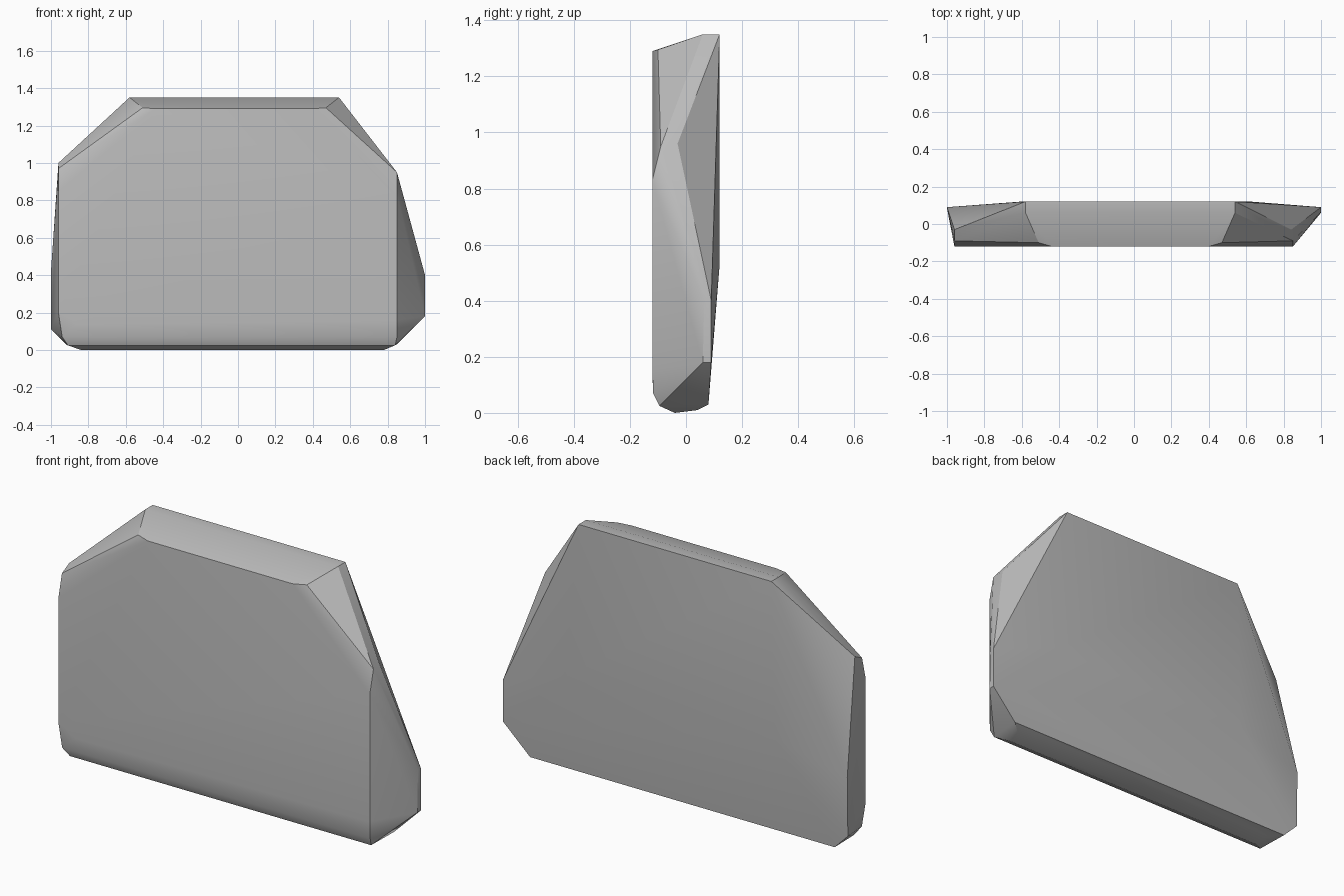
import bpy, bmesh, math

# Remove the default cube
cube = bpy.data.objects.get("Cube")
if cube:
    bpy.data.objects.remove(cube, do_unlink=True)

# Single plain grey
grey = bpy.data.materials.new("plain_grey")
grey.use_nodes = True
colour = (0.5, 0.5, 0.5, 1)
grey.diffuse_color = colour
grey.node_tree.nodes["Principled BSDF"].inputs["Base Color"].default_value = colour


def hull_object(name, points):
    """Close a faceted solid around its corner points."""
    bm = bmesh.new()
    verts = [bm.verts.new(p) for p in points]
    result = bmesh.ops.convex_hull(bm, input=verts)
    loose = {g for g in result["geom_interior"] + result["geom_unused"]
             if isinstance(g, bmesh.types.BMVert) and g.is_valid}
    bmesh.ops.delete(bm, geom=list(loose), context="VERTS")
    bmesh.ops.dissolve_limit(bm, angle_limit=math.radians(1),
                             verts=bm.verts[:], edges=bm.edges[:])
    bmesh.ops.recalc_face_normals(bm, faces=bm.faces[:])
    mesh = bpy.data.meshes.new(name)
    bm.to_mesh(mesh)
    bm.free()
    mesh.materials.append(grey)
    obj = bpy.data.objects.new(name, mesh)
    bpy.context.collection.objects.link(obj)
    return obj


# Flat front panel, as (x, z) corners
front = [(-0.44, 1.29), (0.40, 1.29), (0.85, 0.83), (0.85, 0.16),
         (0.78, 0.14), (-0.86, 0.14), (-0.96, 0.2), (-0.96, 0.85)]
points = [(x, -0.12, z) for x, z in front]

# Softened rim along the two upper slants
points += [(-0.51, -0.10, 1.295), (0.47, -0.10, 1.295),
           (-0.96, -0.09, 0.97), (0.85, -0.09, 0.95)]

# Rounded underside, as (y, z, left x, right x)
for y, z, left, right in [(-0.117, 0.07, -0.94, 0.85), (-0.095, 0.025, -0.91, 0.84),
                          (-0.04, 0.0, -0.84, 0.78), (0.04, 0.01, -0.84, 0.80),
                          (0.08, 0.03, -0.92, 0.85)]:
    points += [(left, y, z), (right, y, z)]

# Top ledge, shoulders and back panel
points += [(x, y, 1.35) for x in (-0.58, 0.54) for y in (0.06, 0.12)]
points += [(-0.96, -0.03, 1.0), (0.84, -0.03, 0.96),
           (-0.60, 0.12, 0.53), (0.62, 0.12, 0.53)]

# Flared lower sides
points += [(-1.0, 0.09, 0.42), (-1.0, 0.085, 0.11), (-0.99, 0.06, 0.12),
           (1.0, 0.09, 0.40), (1.0, 0.065, 0.40), (1.0, 0.09, 0.18), (1.0, 0.06, 0.18)]

slab = hull_object("faceted_slab", points)

# Smooth the soft rims, keep the hard corners crisp
bpy.ops.object.select_all(action="DESELECT")
slab.select_set(True)
bpy.context.view_layer.objects.active = slab
bpy.ops.object.shade_smooth_by_angle(angle=math.radians(30))
